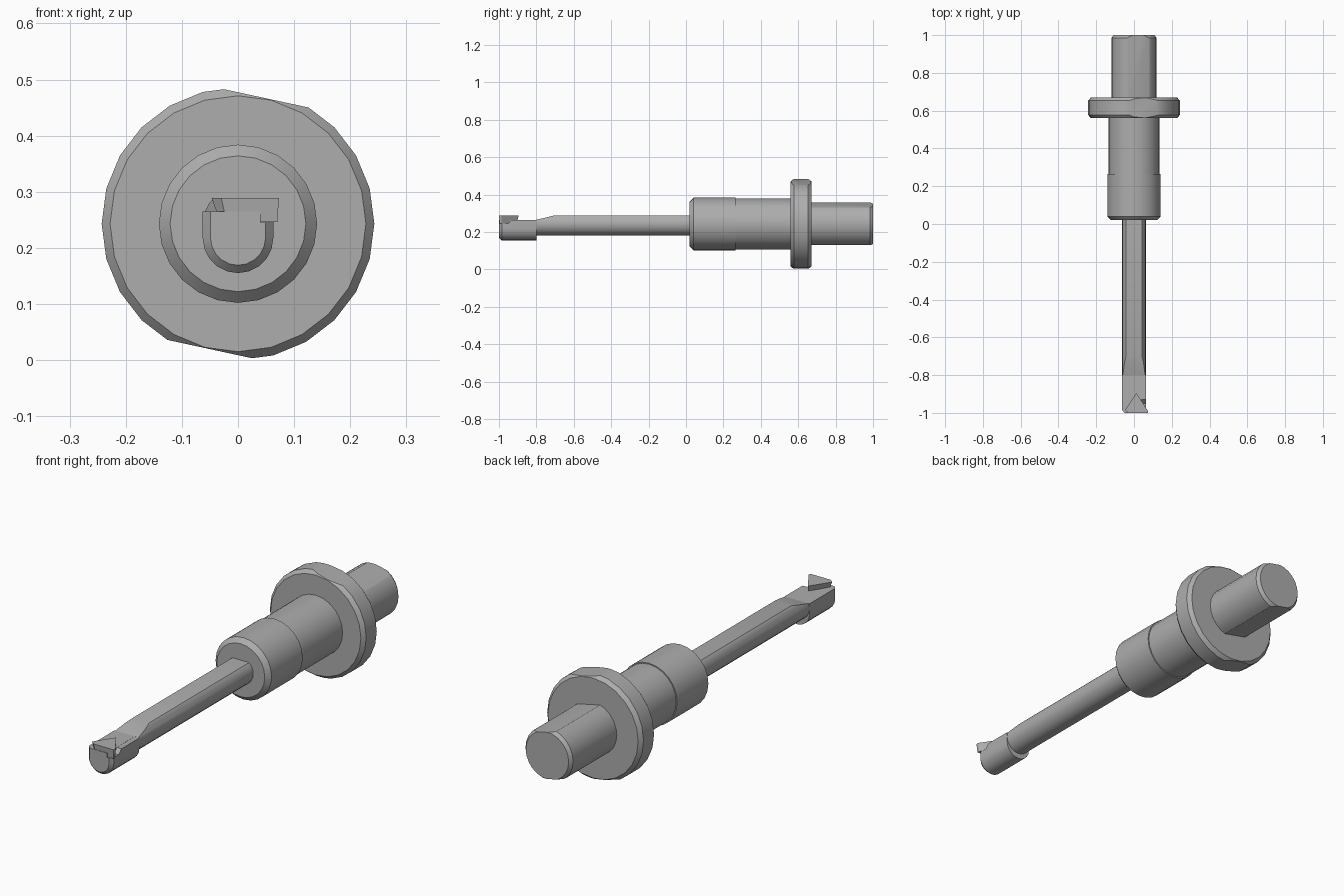
import bpy, bmesh, math
from mathutils import Vector

if "Cube" in bpy.data.objects:
    bpy.data.objects.remove(bpy.data.objects["Cube"])

AXIS_Z = 0.243

steel = bpy.data.materials.new("steel grey")
steel.diffuse_color = (0.42, 0.42, 0.42, 1)
steel.use_nodes = True
steel.node_tree.nodes["Principled BSDF"].inputs["Base Color"].default_value = steel.diffuse_color


def finish(name, bm, smooth=True):
    bmesh.ops.recalc_face_normals(bm, faces=bm.faces)
    mesh = bpy.data.meshes.new(name)
    bm.to_mesh(mesh)
    bm.free()
    obj = bpy.data.objects.new(name, mesh)
    mesh.materials.append(steel)
    bpy.context.collection.objects.link(obj)
    if smooth:
        bpy.ops.object.select_all(action='DESELECT')
        obj.select_set(True)
        bpy.context.view_layer.objects.active = obj
        bpy.ops.object.shade_smooth_by_angle(angle=math.radians(28))


def loft(rings):
    """Closed solid through rings of 3D points."""
    bm = bmesh.new()
    loops = [[bm.verts.new(p) for p in ring] for ring in rings]
    n = len(loops[0])
    for a, b in zip(loops, loops[1:]):
        for i in range(n):
            j = (i + 1) % n
            bm.faces.new((a[i], a[j], b[j], b[i]))
    bm.faces.new(loops[0])
    bm.faces.new(loops[-1])
    return bm


def turned(profile, sides):
    """Turned solid along y from (y, radius) pairs."""
    ang = [2 * math.pi * i / sides for i in range(sides)]
    return loft([[(r * math.cos(a), y, AXIS_Z + r * math.sin(a)) for a in ang]
                 for y, r in profile])


def shave(bm, point, normal):
    """Cut away everything beyond a plane and cap the opening."""
    geom = bm.verts[:] + bm.edges[:] + bm.faces[:]
    cut = bmesh.ops.bisect_plane(bm, geom=geom, plane_co=point, plane_no=normal,
                                 clear_outer=True)['geom_cut']
    edges = [e for e in cut if isinstance(e, bmesh.types.BMEdge)]
    bmesh.ops.holes_fill(bm, edges=edges)


def two_flats(bm, distance):
    tilt = math.radians(12.2)
    n = Vector((math.sin(tilt), 0, math.cos(tilt)))
    for s in (1, -1):
        shave(bm, Vector((0, 0, AXIS_Z)) + n * s * distance, n * s)


# Stepped sleeve
finish("sleeve", turned([(0.02, 0.121), (0.04, 0.141), (0.265, 0.141),
                         (0.265, 0.136), (0.57, 0.136)], 24))

# Flange with two flats
flange = turned([(0.56, 0.228), (0.577, 0.243), (0.653, 0.243), (0.67, 0.228)], 24)
two_flats(flange, 0.229)
finish("flange", flange)

# Rear shank with matching flats
shank = turned([(0.66, 0.12), (0.985, 0.12), (1.0, 0.108)], 24)
two_flats(shank, 0.104)
finish("shank", shank)

# Long neck with flat top sloping down behind the head
neck = turned([(-0.8, 0.063), (0.03, 0.063)], 20)
shave(neck, (0, 0, 0.289), (0, 0, 1))
shave(neck, (0, -0.8, 0.265), Vector((0, -0.024, 0.1)).normalized())
finish("neck", neck)


# Cutting head: U-shaped section with a chamfered nose
def u_section(y, r, right_top):
    arc = [math.pi + math.pi * i / 10 for i in range(11)]
    pts = [(r * math.cos(a), y, 0.218 + r * math.sin(a)) for a in arc]
    return pts + [(r, y, right_top), (0.04, y, right_top),
                  (0.04, y, 0.265), (-r, y, 0.265)]


finish("head", loft([u_section(-1.0, 0.049, 0.245), u_section(-0.985, 0.063, 0.245),
                     u_section(-0.95, 0.063, 0.245), u_section(-0.93, 0.063, 0.2645),
                     u_section(-0.8, 0.063, 0.2645)]))

# Triangular cutting tip with undercut sides
top = [(-0.047, -0.985), (-0.03, -1.0), (0.073, -1.0), (0.073, -0.988), (0.012, -0.895)]
low = [(-0.032, -0.985), (-0.02, -0.996), (0.07, -0.996), (0.07, -0.985), (0.012, -0.905)]
finish("cutting_tip", loft([[(x, y, 0.246) for x, y in low],
                            [(x, y, 0.289) for x, y in top]]), False)
